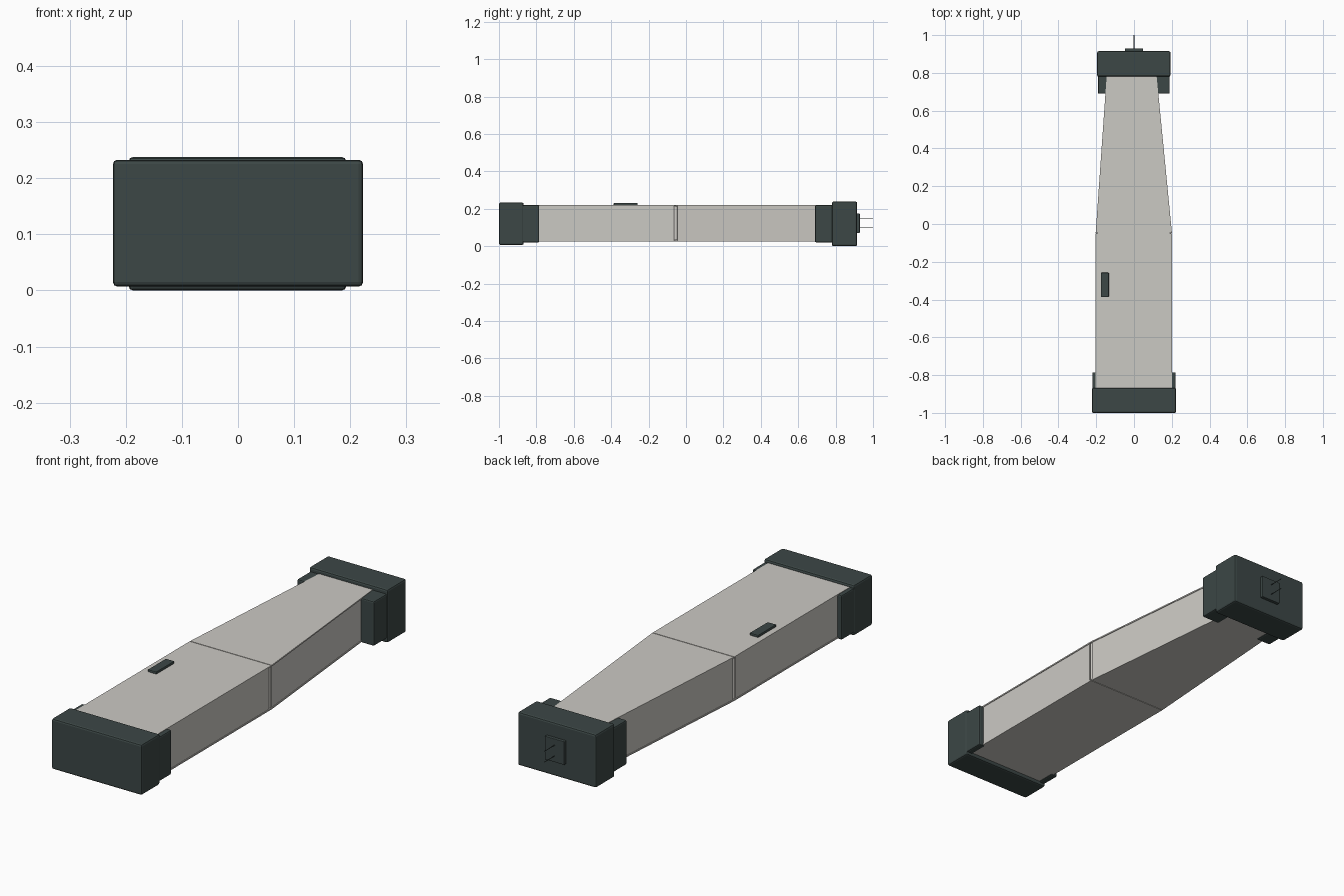
import bpy, bmesh, math

if "Cube" in bpy.data.objects:
    bpy.data.objects.remove(bpy.data.objects["Cube"])


def material(name, rgb):
    m = bpy.data.materials.new(name)
    m.diffuse_color = (*rgb, 1)
    m.use_nodes = True
    m.node_tree.nodes["Principled BSDF"].inputs["Base Color"].default_value = m.diffuse_color
    return m


GREY = material("warm light grey", (0.60, 0.585, 0.55))
DARK = material("dark slate", (0.045, 0.063, 0.061))


def prism(name, outline, z0, z1, mat, bevel=0.0):
    """Extrude a counter-clockwise outline in plan from z0 to z1."""
    bm = bmesh.new()
    face = bm.faces.new([bm.verts.new((x, y, z0)) for x, y in outline])
    top = bmesh.ops.extrude_face_region(bm, geom=[face])["geom"]
    for v in top:
        if isinstance(v, bmesh.types.BMVert):
            v.co.z = z1
    bmesh.ops.recalc_face_normals(bm, faces=bm.faces[:])
    me = bpy.data.meshes.new(name)
    bm.to_mesh(me)
    bm.free()
    me.materials.append(mat)
    ob = bpy.data.objects.new(name, me)
    bpy.context.collection.objects.link(ob)
    if bevel:
        mod = ob.modifiers.new("rounded edges", "BEVEL")
        mod.width, mod.segments = bevel, 2
    return ob


def box(name, x0, x1, y0, y1, z0, z1, mat, bevel=0.0):
    return prism(name, [(x0, y0), (x1, y0), (x1, y1), (x0, y1)], z0, z1, mat, bevel)


def rod(name, radius, depth, loc, rot, mat, sides):
    bpy.ops.mesh.primitive_cylinder_add(vertices=sides, radius=radius, depth=depth,
                                        location=loc, rotation=rot)
    ob = bpy.context.object
    ob.name = name
    ob.data.materials.append(mat)
    bpy.ops.object.shade_smooth_by_angle()


def edges(y):
    """Left and right body edge at a given distance along the housing."""
    t = max(0.0, (y + 0.05) / 0.83)
    return -0.203 + 0.058 * t, 0.201 - 0.081 * t


def section(y0, y1, inset=0.0):
    (l0, r0), (l1, r1) = edges(y0), edges(y1)
    return [(l0 + inset, y0), (r0 - inset, y0), (r1 - inset, y1), (l1 + inset, y1)]


# Housing halves: thin top and bottom sheets with slightly recessed side walls
for half, y0, y1, w0, w1 in (("front", -0.95, -0.0515, -0.95, -0.065),
                             ("rear", -0.0485, 0.86, -0.045, 0.86)):
    prism(half + "_housing_wall", section(w0, w1, 0.003), 0.03, 0.215, GREY)
    prism(half + "_bottom_sheet", section(y0, y1), 0.024, 0.03, GREY)
    prism(half + "_top_sheet", section(y0, y1), 0.215, 0.221, GREY)

# Joint between the halves, with a rounded post at each side
box("joint_core", -0.19, 0.188, -0.07, -0.04, 0.026, 0.219, GREY)
for side, x in zip(("left", "right"), edges(-0.055)):
    rod(side + "_joint_post", 0.0095, 0.18,
        (x - math.copysign(0.011, x), -0.055, 0.1225), (0, 0, 0), GREY, 16)

# Front end cap and its side wings
box("front_cap", -0.223, 0.223, -1.0, -0.868, 0.007, 0.233, DARK, 0.008)
for side, x0, x1 in (("left", -0.221, -0.19), ("right", 0.19, 0.221)):
    box("front_cap_wing_" + side, x0, x1, -0.9, -0.785, 0.02, 0.219, DARK, 0.006)

# Rear end cap and its side wings
box("rear_cap", -0.195, 0.193, 0.78, 0.915, 0.0, 0.238, DARK, 0.008)
for side, x0, x1 in (("left", -0.191, -0.12), ("right", 0.10, 0.189)):
    box("rear_cap_wing_" + side, x0, x1, 0.69, 0.80, 0.02, 0.219, DARK, 0.006)

# Connector plate with two fine pins
box("connector_plate", -0.048, 0.048, 0.91, 0.929, 0.07, 0.174, DARK, 0.002)
for side, z in (("lower", 0.098), ("upper", 0.146)):
    rod("connector_pin_" + side, 0.0015, 0.08, (0, 0.96, z),
        (math.pi / 2, 0, 0), DARK, 8)

# Push switch on the top sheet
box("switch", -0.176, -0.133, -0.387, -0.258, 0.215, 0.231, DARK, 0.004)
